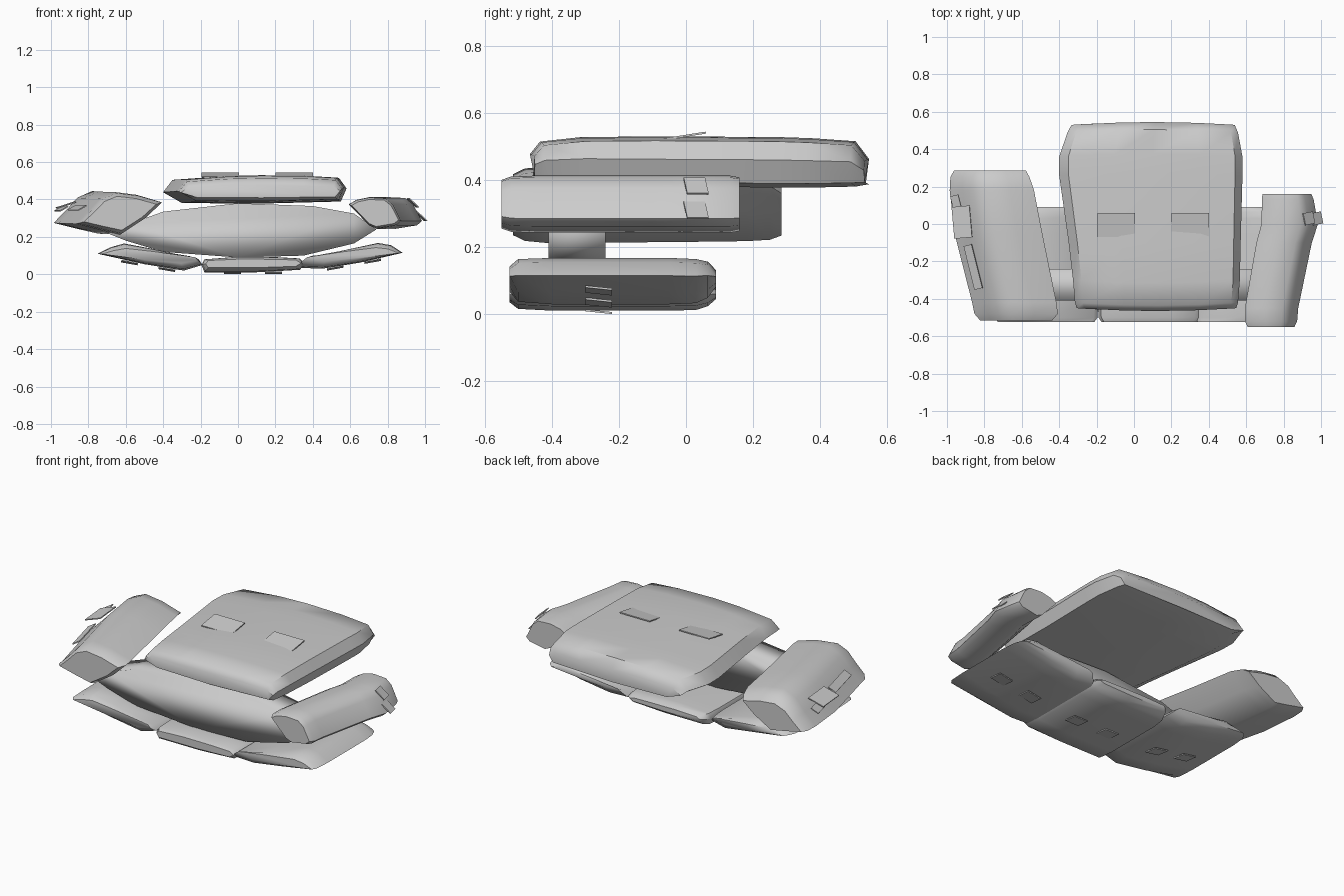
import bpy, math
from mathutils import Vector, Euler

if "Cube" in bpy.data.objects:
    bpy.data.objects.remove(bpy.data.objects["Cube"], do_unlink=True)

grey = bpy.data.materials.new("plain grey")
grey.use_nodes = True
colour = (0.6, 0.6, 0.6, 1)
grey.diffuse_color = colour
grey.node_tree.nodes["Principled BSDF"].inputs["Base Color"].default_value = colour


def add_mesh(name, verts, faces, angle):
    mesh = bpy.data.meshes.new(name)
    mesh.from_pydata(verts, [], faces)
    mesh.materials.append(grey)
    ob = bpy.data.objects.new(name, mesh)
    bpy.context.collection.objects.link(ob)
    bpy.ops.object.select_all(action="DESELECT")
    ob.select_set(True)
    bpy.context.view_layer.objects.active = ob
    bpy.ops.object.mode_set(mode="EDIT")
    bpy.ops.mesh.select_all(action="SELECT")
    bpy.ops.mesh.normals_make_consistent(inside=False)
    bpy.ops.object.mode_set(mode="OBJECT")
    if angle >= 180:
        bpy.ops.object.shade_smooth()
    elif angle:
        bpy.ops.object.shade_smooth_by_angle(angle=math.radians(angle))
    return ob


def loft(name, section, stations, angle=48, bow=0):
    """Sweep an (x, z) section along y; station = y, x shift, x scale, z shift, z scale."""
    cx = (min(p[0] for p in section) + max(p[0] for p in section)) / 2
    cz = (min(p[1] for p in section) + max(p[1] for p in section)) / 2
    half = max(p[0] for p in section) - cx
    n = len(section)
    verts, faces = [], []
    for i, (y, dx, sx, dz, sz) in enumerate(stations):
        side = -1 if i < len(stations) / 2 else 1
        for x, z in section:
            bulge = side * bow * (1 - ((x - cx) / half) ** 2)
            verts.append((cx + (x - cx) * sx + dx, y + bulge, cz + (z - cz) * sz + dz))
    for i in range(len(stations) - 1):
        for j in range(n):
            k = (j + 1) % n
            faces.append((i * n + j, i * n + k, (i + 1) * n + k, (i + 1) * n + j))
    faces.append(tuple(range(n)))
    faces.append(tuple(range(len(verts) - n, len(verts))))
    return add_mesh(name, verts, faces, angle)


def flap(name, centre, size, tilt):
    """Thin tilted plate, tilt in degrees."""
    rot = Euler([math.radians(a) for a in tilt]).to_matrix()
    verts = [Vector(centre) + rot @ Vector((x * size[0], y * size[1], z * 0.006)) / 2
             for z in (-1, 1) for x, y in ((-1, -1), (1, -1), (1, 1), (-1, 1))]
    faces = [(0, 1, 2, 3), (4, 5, 6, 7)] + [(i, (i + 1) % 4, (i + 1) % 4 + 4, i + 4) for i in range(4)]
    return add_mesh(name, verts, faces, 0)


# Central lens-shaped body
loft("core_body",
     [(-0.70, 0.22), (-0.58, 0.27), (-0.40, 0.335), (0, 0.38), (0.4, 0.365), (0.62, 0.325),
      (0.74, 0.24), (0.62, 0.165), (0.35, 0.10), (0, 0.09), (-0.4, 0.12), (-0.6, 0.18)],
     [(-0.41, 0, 1, 0, 1), (-0.24, 0, 1, 0, 1)], angle=180)

# Broad upper shell
loft("upper_shell",
     [(-0.40, 0.44), (-0.35, 0.505), (-0.1, 0.523), (0.1, 0.528), (0.35, 0.525), (0.54, 0.515),
      (0.58, 0.46), (0.55, 0.39), (0.1, 0.378), (-0.3, 0.382)],
     [(-0.45, 0.03, 0.87, -0.01, 0.45), (-0.42, 0.03, 0.89, 0, 0.82),
      (-0.30, 0.03, 0.91, 0.004, 0.94), (-0.09, 0.02, 0.94, 0.002, 1),
      (0.26, 0, 1, 0, 1), (0.36, 0, 1, -0.002, 0.98),
      (0.49, 0.01, 0.93, -0.005, 0.9), (0.53, 0.012, 0.89, -0.028, 0.5)], bow=0.015)
for name, x in (("upper_flap_right", -0.095), ("upper_flap_left", 0.30)):
    flap(name, (x, -0.005, 0.531), (0.20, 0.13, 0), (9, 0, 0))

# Slanted side shells
loft("left_side_shell",
     [(0.59, 0.375), (0.63, 0.398), (0.70, 0.413), (0.79, 0.408), (0.83, 0.375),
      (0.875, 0.285), (0.85, 0.262), (0.74, 0.243), (0.70, 0.26)],
     [(-0.55, 0, 0.88, 0, 0.85), (-0.52, 0, 0.98, 0, 0.97), (-0.45, 0.003, 1, 0, 1),
      (-0.1, 0.07, 1.04, 0, 1), (0, 0.10, 1.06, 0, 1),
      (0.13, 0.09, 0.97, 0, 1), (0.16, 0.085, 0.92, 0, 0.94)])
for name, x, z in (("left_flap_upper", 0.935, 0.382), ("left_flap_lower", 0.978, 0.31)):
    flap(name, (x, 0.03, z), (0.07, 0.065, 0), (0, 42, 12))

loft("right_side_shell",
     [(-0.87, 0.27), (-0.80, 0.34), (-0.74, 0.405), (-0.66, 0.44), (-0.54, 0.425),
      (-0.41, 0.387), (-0.50, 0.30), (-0.63, 0.213), (-0.75, 0.24)],
     [(-0.515, 0.01, 0.84, 0, 0.80), (-0.48, 0.01, 0.97, 0, 0.95), (-0.42, 0, 0.98, 0, 1),
      (-0.05, -0.085, 1.02, 0.002, 1), (0.18, -0.12, 0.98, 0.005, 1),
      (0.25, -0.13, 0.92, 0, 0.92), (0.285, -0.13, 0.84, -0.01, 0.72)])
for name, x, y, z, length in (("right_flap_upper", -0.86, -0.23, 0.355, 0.24),
                              ("right_flap_lower", -0.945, 0.09, 0.35, 0.13)):
    flap(name, (x, y, z), (0.05, length, 0), (0, -30, 14))
flap("right_cross_flap", (-0.92, 0.01, 0.37), (0.10, 0.17, 0), (0, -18, 5))

# Row of three curved lower shells
lower = [(-0.525, 0, 0.92, 0.006, 0.55), (-0.50, 0, 0.98, 0.002, 0.92), (-0.40, 0, 1, 0, 1),
         (-0.05, 0, 1, 0, 1), (0.03, 0, 0.97, 0, 0.95), (0.065, 0, 0.92, 0.004, 0.78),
         (0.09, 0, 0.83, 0.008, 0.35)]
loft("lower_middle_shell",
     [(-0.195, 0.05), (-0.18, 0.08), (0, 0.094), (0.2, 0.092), (0.33, 0.085), (0.36, 0.055),
      (0.33, 0.024), (0.1, 0.011), (-0.18, 0.011)], lower)
loft("lower_right_shell",
     [(-0.75, 0.11), (-0.68, 0.145), (-0.61, 0.165), (-0.45, 0.135), (-0.21, 0.08),
      (-0.19, 0.05), (-0.29, 0.02), (-0.5, 0.054)], lower)
loft("lower_left_shell",
     [(0.32, 0.035), (0.35, 0.075), (0.55, 0.125), (0.75, 0.168), (0.82, 0.155),
      (0.88, 0.115), (0.65, 0.062), (0.45, 0.03)], lower)

# Pairs of vents under the lower shells
for side, x, z, step, rise, turn in (("middle", 0.08, 0.008, 0.11, 0, 0),
                                     ("right", -0.48, 0.045, 0.10, -0.018, 10),
                                     ("left", 0.62, 0.053, 0.10, 0.018, -10)):
    for k, label in ((-1, "a"), (1, "b")):
        flap(f"lower_vent_{side}_{label}", (x + k * step, -0.26, z + k * rise),
             (0.09, 0.08, 0), (-6, turn, 0))
